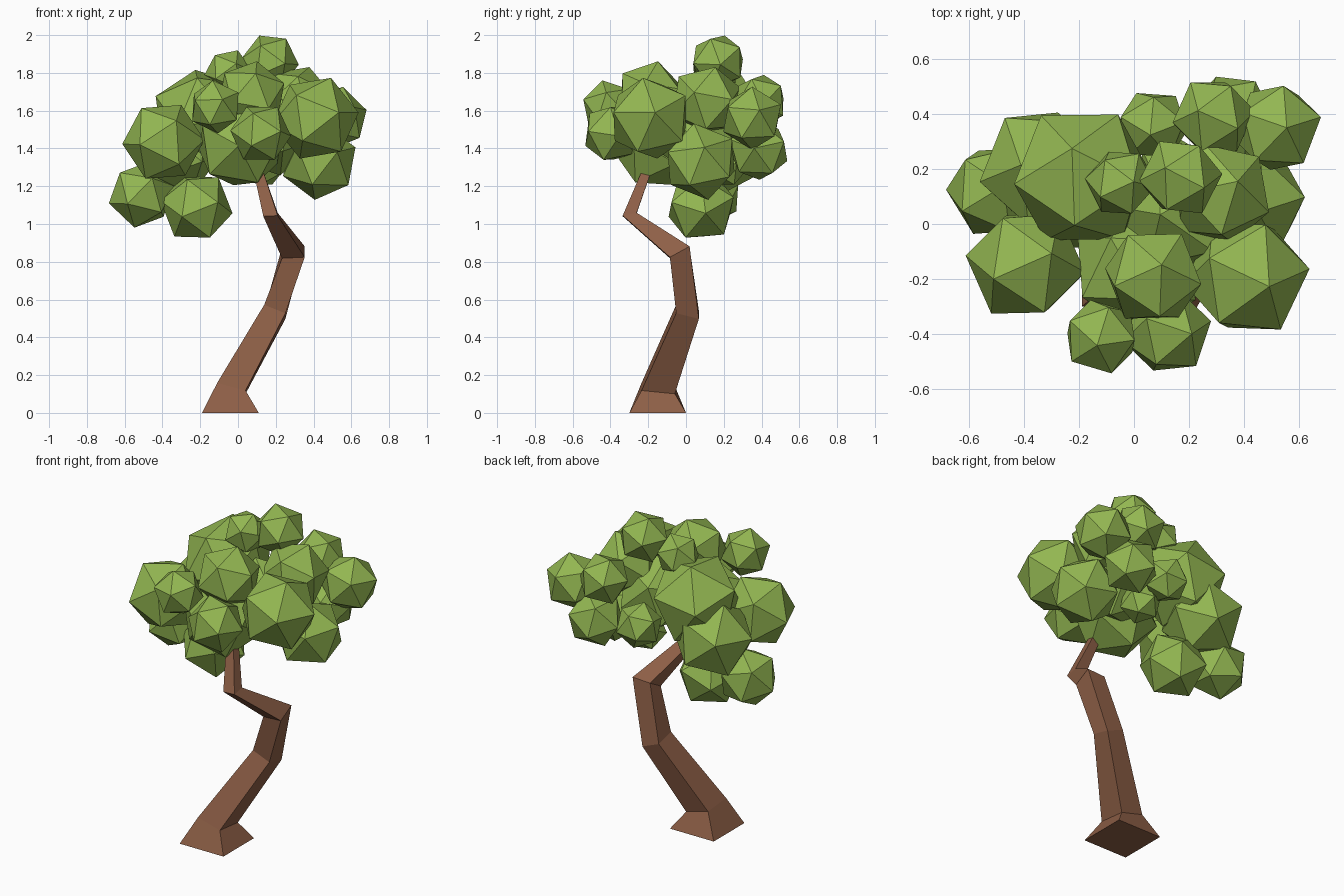
import bpy, bmesh, random
from mathutils import Vector, Euler

random.seed(4)


def material(name, rgb):
    m = bpy.data.materials.new(name)
    m.diffuse_color = (*rgb, 1)
    return m


bark = material("bark_brown", (0.27, 0.115, 0.062))
leaf = material("leaf_green", (0.29, 0.47, 0.083))


def add_object(name, bm, mat):
    bmesh.ops.recalc_face_normals(bm, faces=bm.faces)
    me = bpy.data.meshes.new(name)
    bm.to_mesh(me)
    bm.free()
    me.materials.append(mat)
    ob = bpy.data.objects.new(name, me)
    bpy.context.collection.objects.link(ob)
    return ob


# Crooked four-sided trunk: centre x, y, z, half width x, y, tilt along x, y
rings = [
    (-0.04, -0.15, 0.00, 0.150, 0.150, 0, 0),
    (-0.035, -0.147, 0.13, 0.075, 0.088, -0.27, -0.10),
    (0.195, 0.008, 0.535, 0.056, 0.060, -0.40, -0.25),
    (0.293, -0.033, 0.85, 0.060, 0.052, 0.05, 0.55),
    (0.172, -0.298, 1.05, 0.038, 0.037, 0.05, 0.20),
    (0.105, -0.205, 1.29, 0.025, 0.025, 0, 0),
]
bm = bmesh.new()
loops = []
for x, y, z, hx, hy, tx, ty in rings:
    loops.append([bm.verts.new((x + sx * hx, y + sy * hy, z + sx * hx * tx + sy * hy * ty))
                  for sx, sy in ((-1, -1), (1, -1), (1, 1), (-1, 1))])
for a, b in zip(loops, loops[1:]):
    for i in range(4):
        j = (i + 1) % 4
        bm.faces.new((a[i], a[j], b[j], b[i]))
bm.faces.new(loops[0][::-1])
bm.faces.new(loops[-1])
add_object("trunk", bm, bark)

# Foliage: randomly turned icosahedra, centre x, y, z and mean half extent
clusters = [
    (-0.395, -0.145, 1.435, 0.198),  # large front left
    (0.41, -0.19, 1.56, 0.212),      # large front right
    (-0.51, 0.12, 1.155, 0.168),     # low left pair
    (-0.22, 0.08, 1.09, 0.175),
    (0.43, 0.08, 1.33, 0.190),       # low right
    (0.52, 0.35, 1.56, 0.160),       # far right
    (0.17, 0.17, 1.86, 0.140),       # crown
    (-0.05, 0.15, 1.80, 0.120),
    (0.07, -0.19, 1.68, 0.170),      # front middle
    (-0.12, -0.41, 1.62, 0.132),
    (0.12, -0.39, 1.48, 0.148),
    (0.01, -0.16, 1.42, 0.225),
    (-0.19, 0.17, 1.57, 0.240),      # large back left
    (-0.33, 0.20, 1.38, 0.220),
    (0.31, 0.11, 1.65, 0.180),       # back right
    (0.29, 0.39, 1.65, 0.138),
    (0.35, 0.385, 1.39, 0.158),
    (0.07, 0.36, 1.41, 0.122),
    (0.13, 0.21, 1.31, 0.110),
    (0.16, 0.05, 1.49, 0.225),       # core
]
for n, (x, y, z, r) in enumerate(clusters, 1):
    bm = bmesh.new()
    bmesh.ops.create_icosphere(bm, subdivisions=1, radius=1)
    turn = Euler([random.uniform(0, 6.28) for _ in range(3)]).to_matrix()
    bmesh.ops.transform(bm, matrix=turn.to_4x4(), verts=bm.verts)
    extent = sum(max(v.co[k] for v in bm.verts) for k in range(3)) / 3
    for v in bm.verts:
        v.co = v.co * (r / extent) + Vector((x, y, z))
    add_object(f"leaf_cluster_{n}", bm, leaf)
